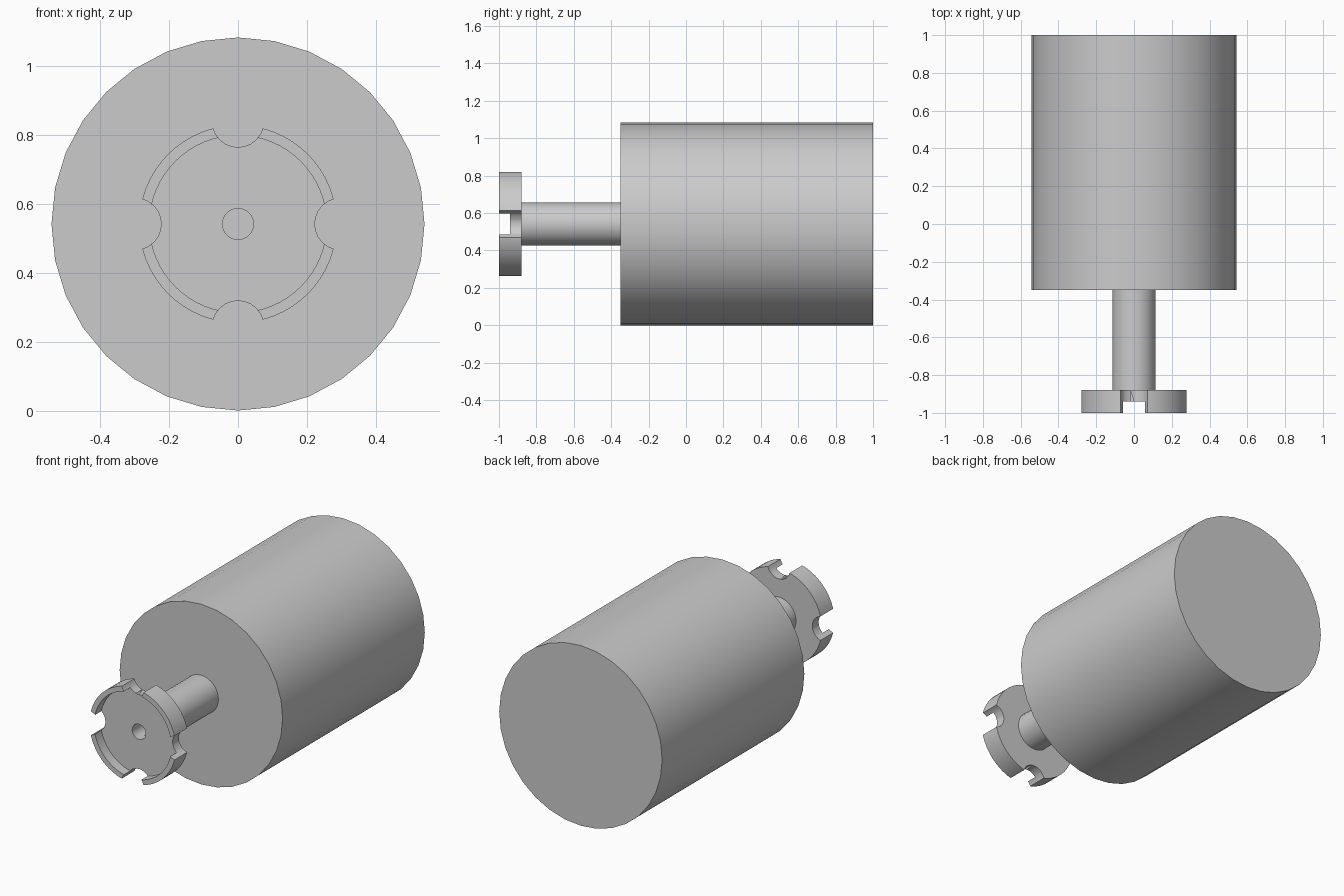
import bpy, math
from mathutils import Vector

if "Cube" in bpy.data.objects:
    bpy.data.objects.remove(bpy.data.objects["Cube"])

CZ = 0.5415  # height of the common axis


def lathe(name, profile, segs, closed=False):
    """Revolve (radius, y) points around the horizontal y axis."""
    verts, faces, n = [], [], len(profile)
    for i in range(segs):
        a = 2 * math.pi * i / segs
        verts += [(r * math.sin(a), y, CZ + r * math.cos(a)) for r, y in profile]
    for i in range(segs):
        j = (i + 1) % segs
        for k in range(n if closed else n - 1):
            m = (k + 1) % n
            faces.append((i * n + k, i * n + m, j * n + m, j * n + k))
    if not closed:
        faces.append([i * n for i in range(segs)][::-1])
        faces.append([i * n + n - 1 for i in range(segs)])
    me = bpy.data.meshes.new(name)
    me.from_pydata(verts, [], faces)
    ob = bpy.data.objects.new(name, me)
    bpy.context.collection.objects.link(ob)
    bpy.ops.object.select_all(action='DESELECT')
    ob.select_set(True)
    bpy.context.view_layer.objects.active = ob
    bpy.ops.object.mode_set(mode='EDIT')
    bpy.ops.mesh.select_all(action='SELECT')
    bpy.ops.mesh.normals_make_consistent(inside=False)
    bpy.ops.object.mode_set(mode='OBJECT')
    return ob


def smooth(ob):
    bpy.ops.object.select_all(action='DESELECT')
    ob.select_set(True)
    bpy.context.view_layer.objects.active = ob
    bpy.ops.object.shade_smooth_by_angle(angle=math.radians(30))


# Main drum
smooth(lathe("body", [(0.5415, -0.35), (0.5415, 1.0)], 32))

# Hollow shaft
smooth(lathe("shaft", [(0.115, -0.88), (0.115, -0.35), (0.045, -0.35), (0.045, -0.88)], 32, True))

# Cupped flange with centre bore
flange = lathe("flange", [(0.045, -0.94), (0.257, -0.94), (0.257, -1.0), (0.287, -1.0),
                          (0.287, -0.88), (0.045, -0.88)], 64, True)

# Four round notches cut into the rim
for i in range(4):
    a = i * math.pi / 2
    cutter = lathe("notch_cutter", [(0.075, -1.1), (0.075, -0.8)], 24)
    cutter.location = Vector((0.298 * math.sin(a), 0, 0.298 * math.cos(a)))
    cutter.hide_render = True
    bpy.context.view_layer.objects.active = flange
    mod = flange.modifiers.new("notch", 'BOOLEAN')
    mod.operation = 'DIFFERENCE'
    mod.solver = 'EXACT'
    mod.object = cutter
    bpy.ops.object.modifier_apply(modifier=mod.name)
    bpy.data.objects.remove(cutter)
smooth(flange)
